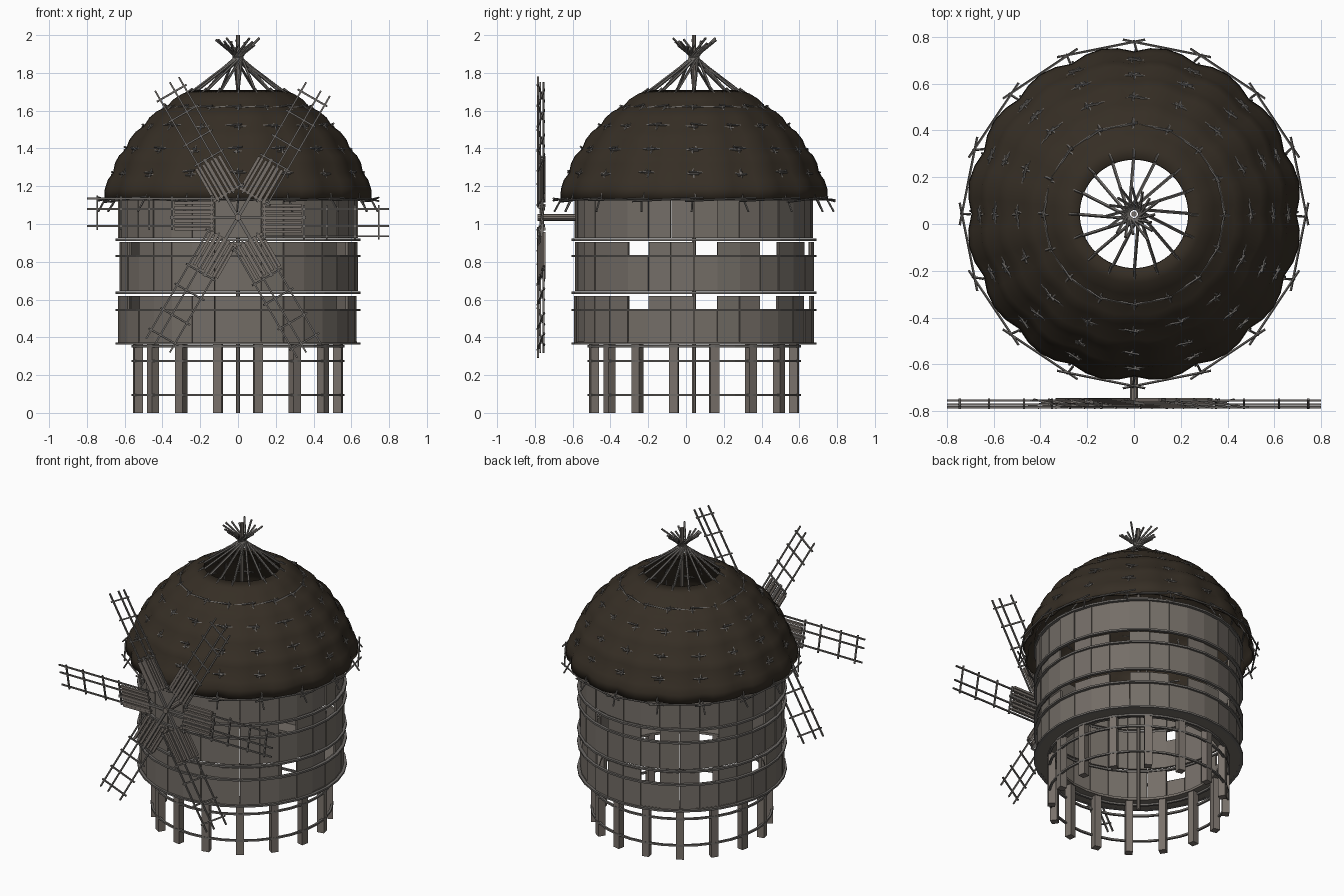
import bpy, bmesh, math, random
from mathutils import Vector

if "Cube" in bpy.data.objects:
    bpy.data.objects.remove(bpy.data.objects["Cube"])

random.seed(4)
CY = 0.043            # tower axis
TAU = 2 * math.pi


def material(name, rgb):
    m = bpy.data.materials.new(name)
    m.diffuse_color = (*rgb, 1)
    m.use_nodes = True
    m.node_tree.nodes["Principled BSDF"].inputs["Base Color"].default_value = m.diffuse_color
    return m


THATCH = material("dark thatch", (0.036, 0.027, 0.018))
WALL = material("weathered boards", (0.175, 0.155, 0.135))
POST = material("post wood", (0.19, 0.165, 0.145))
TWIG = material("grey sticks", (0.15, 0.14, 0.13))


def finish(bm, name, mat, smooth=False):
    bmesh.ops.recalc_face_normals(bm, faces=bm.faces)
    me = bpy.data.meshes.new(name)
    bm.to_mesh(me)
    bm.free()
    me.materials.append(mat)
    for p in me.polygons:
        p.use_smooth = smooth
    ob = bpy.data.objects.new(name, me)
    bpy.context.collection.objects.link(ob)
    return ob


def polar(a, r, z):
    return Vector((r * math.cos(a), CY + r * math.sin(a), z))


def rod(bm, a, b, r, sides=5):
    """Straight stick between two points."""
    a, b = Vector(a), Vector(b)
    q = (b - a).to_track_quat('Z', 'Y')
    rings = []
    for p in (a, b):
        rings.append([bm.verts.new(p + q @ Vector((r * math.cos(TAU * (i + .5) / sides),
                                                   r * math.sin(TAU * (i + .5) / sides), 0)))
                      for i in range(sides)])
    for i in range(sides):
        j = (i + 1) % sides
        bm.faces.new((rings[0][i], rings[0][j], rings[1][j], rings[1][i]))
    bm.faces.new(rings[0][::-1])
    bm.faces.new(rings[1])


def arc_block(bm, a0, a1, r0, r1, z0, z1):
    """Flat board filling one slice of a ring."""
    v = [bm.verts.new(polar(a, r, z)) for z in (z0, z1)
         for a, r in ((a0, r0), (a1, r0), (a1, r1), (a0, r1))]
    for f in ((3, 2, 1, 0), (4, 5, 6, 7), (0, 1, 5, 4), (1, 2, 6, 5), (2, 3, 7, 6), (3, 0, 4, 7)):
        bm.faces.new([v[i] for i in f])


def ring_rail(bm, r, z, h, w, n=32):
    for i in range(n):
        arc_block(bm, TAU * i / n, TAU * (i + 1) / n, r - w, r, z - h, z + h)


# Wall boards in three bands; some are short and leave window openings
bm = bmesh.new()
N = 32
windows = {0, 3, 29, 15, 12, 18, 6, 9}
for z0, z1, zshort in ((0.365, 0.62, 0.545), (0.645, 0.905, 0.83), (0.925, 1.15, 1.15)):
    for k in range(N):
        top = zshort if k in windows else z1
        r = 0.632 + random.uniform(-0.006, 0.004)
        arc_block(bm, TAU * (k + .01) / N, TAU * (k + .99) / N, r - 0.014, r, z0, top)
finish(bm, "wall_boards", WALL)

# Horizontal rails around the walls
bm = bmesh.new()
for z in (0.367, 0.545, 0.636, 0.83, 0.917, 1.13):
    ring_rail(bm, 0.648, z, 0.006, 0.02)
finish(bm, "wall_rails", TWIG)

# Ring floor under the walls
bm = bmesh.new()
ring_rail(bm, 0.63, 0.37, 0.008, 0.12)
finish(bm, "ring_floor", WALL)

# Support posts
bm = bmesh.new()
for i in range(16):
    a = TAU * (i + .5) / 16
    h = 0.023 / 0.54
    arc_block(bm, a - h, a + h, 0.517, 0.563, 0, 0.37)
finish(bm, "support_posts", POST)

# Hoops tying the posts together
bm = bmesh.new()
for z in (0.095, 0.275, 0.353):
    ring_rail(bm, 0.565, z, 0.006, 0.014)
finish(bm, "post_hoops", TWIG)

# Central pole
bm = bmesh.new()
rod(bm, (0, CY, 0), (0, CY, 2.0), 0.012, 8)
finish(bm, "central_pole", POST)

# Thatched dome, bulging between the sticks
PROFILE = [(0.695, 1.13), (0.65, 1.27), (0.585, 1.395), (0.49, 1.52), (0.375, 1.62), (0.235, 1.71)]
bm = bmesh.new()
SEG, SUB = 64, 3
rows = []
for j in range((len(PROFILE) - 1) * SUB + 1):
    s, t = divmod(j, SUB)
    t /= SUB
    p, q = PROFILE[s], PROFILE[min(s + 1, len(PROFILE) - 1)]
    bulge = 0.018 * math.sin(math.pi * t)
    r = p[0] + (q[0] - p[0]) * t + bulge * 0.75
    z = p[1] + (q[1] - p[1]) * t + bulge * 0.65
    fade = (r - 0.235) / 0.46
    rows.append([bm.verts.new(polar(TAU * i / SEG,
                                    r + 0.024 * fade * abs(math.sin(8 * TAU * i / SEG)), z))
                 for i in range(SEG)])
for lo, hi in zip(rows, rows[1:]):
    for i in range(SEG):
        k = (i + 1) % SEG
        bm.faces.new((lo[i], lo[k], hi[k], hi[i]))
roof = finish(bm, "thatched_roof", THATCH, True)
mod = roof.modifiers.new("thickness", 'SOLIDIFY')
mod.thickness = 0.012
mod.offset = -1

# Sticks running up the dome
bm = bmesh.new()
M = 16
for i in range(M):
    a = TAU * i / M
    pts = [(0.735, 1.07)] + PROFILE
    for (r0, z0), (r1, z1) in zip(pts, pts[1:]):
        j0, j1 = random.uniform(-.02, .02), random.uniform(-.02, .02)
        rod(bm, polar(a + j0, r0 + 0.005, z0 - 0.005),
            polar(a + j1, r1 + 0.005, z1 + 0.008), 0.0055)
finish(bm, "roof_upright_sticks", TWIG)

# Sticks laid around the dome, overlapping at the ends
bm = bmesh.new()
for n, (r, z) in enumerate(PROFILE[:5]):
    for i in range(M):
        a, b = TAU * i / M, TAU * (i + 1) / M
        out = 0.04 if n == 0 else 0.012
        p, q = polar(a, r + out, z), polar(b, r + out, z)
        d = (q - p) * (0.17 if n == 0 else 0.1)
        d.z = random.uniform(-.015, .015)
        rod(bm, p - d, q + d, 0.0055)
finish(bm, "roof_cross_sticks", TWIG)

# Bundle of rafters crossing above the smoke hole
bm = bmesh.new()
for i in range(M):
    a = TAU * i / M
    side = Vector((-math.sin(a), math.cos(a), 0)) * 0.018
    tip = random.uniform(0.07, 0.13)
    mid = polar(a, 0.03, 1.862) + side
    rod(bm, polar(a, 0.25, 1.695), mid, 0.0075)
    rod(bm, mid, polar(a + math.pi, tip, 1.88 + tip * 0.85) + side * 2, 0.0065)
finish(bm, "smoke_hole_rafters", TWIG)

# Axle and hub
HZ = 1.035
bm = bmesh.new()
rod(bm, (0, -0.785, HZ), (0, -0.5, HZ), 0.018, 10)
finish(bm, "sail_axle", POST)


# Six pitched sails: u along the sail, v across it
def sail(bm, bars, width, ang):
    c, s = math.cos(ang), math.sin(ang)

    def at(u, v):
        return (u * c - v * s, -0.763 + 0.2 * v, HZ + u * s + v * c)
    for u0, v0, u1, v1, r in bars:
        rod(bm, at(u0, v0), at(u1, v1), r, 4)


frame = [(0.0, 0, 0.36, 0, 0.012)]
frame += [(0.12, v, 0.8, v, 0.0065) for v in (-0.1, -0.045, 0.045)]
frame += [(u, -0.115, u, 0.065, 0.0065) for u in (0.14, 0.35, 0.47, 0.62, 0.745)]
slats = [(0.13, v, 0.335, v, 0.011) for v in (-0.076, -0.052, -0.028, -0.004, 0.02, 0.044, 0.062)]
for name, bars, mat in (("sail_frames", frame, TWIG), ("sail_slats", slats, POST)):
    bm = bmesh.new()
    for i in range(6):
        sail(bm, bars, 0.15, TAU * i / 6)
    finish(bm, name, mat)
